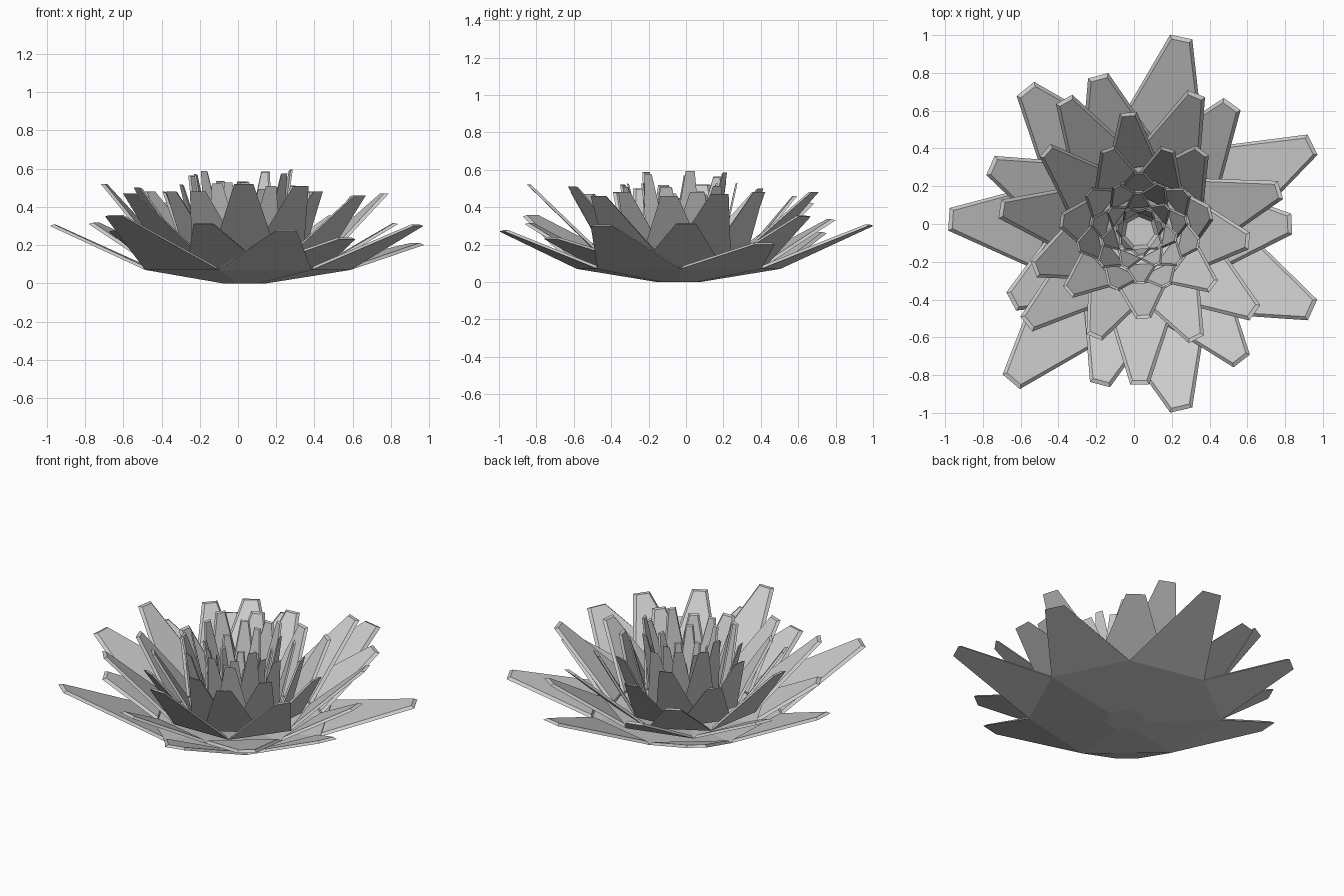
import bpy, bmesh, math, random
from mathutils import Vector

if "Cube" in bpy.data.objects:
    bpy.data.objects.remove(bpy.data.objects["Cube"])

random.seed(4)
CX, CY, N = 0.03, -0.04, 7


def petal_ring(name, tips, base_r, base_z, shoulder_r, shoulder_z, tip_w, thick):
    """Faceted cup: floor polygon, flared band, one tapering blunt petal per side."""
    tips = sorted((math.atan2(y - CY, x - CX), x, y, z) for x, y, z in tips)
    n = len(tips)
    bm = bmesh.new()
    low, high, inner = [], [], []
    for i in range(n):
        a, b = tips[i][0], tips[(i + 1) % n][0]
        if b < a:
            b += 2 * math.pi
        m = (a + b) / 2
        c, s = math.cos(m), math.sin(m)
        low.append(bm.verts.new((CX + base_r * c, CY + base_r * s, base_z)))
        high.append(bm.verts.new((CX + shoulder_r * c, CY + shoulder_r * s, shoulder_z)))
    bm.faces.new(list(reversed(low)))
    for i in range(n):
        a, x, y, z = tips[i]
        side = Vector((-math.sin(a), math.cos(a), 0)) * tip_w / 2
        t0 = bm.verts.new(Vector((x, y, z)) - side)
        t1 = bm.verts.new(Vector((x, y, z)) + side)
        bm.faces.new((low[i], low[i - 1], high[i - 1], high[i]))
        quad = (high[i - 1], t0, t1, high[i])
        bm.faces.new(tuple(reversed(quad))).normal_flip()
        # inner side of the petal, raised with a chamfered rim
        inner.append(bm.faces.new([bm.verts.new(v.co) for v in quad]))
    bm.normal_update()
    for f in inner:
        if f.normal.z < 0:
            f.normal_flip()
    bmesh.ops.inset_individual(bm, faces=inner, thickness=min(.02, tip_w * .2),
                               depth=thick)
    me = bpy.data.meshes.new(name)
    bm.to_mesh(me)
    bm.free()
    ob = bpy.data.objects.new(name, me)
    bpy.context.collection.objects.link(ob)


def even_tips(r, z, turn, jitter):
    out = []
    for i in range(N):
        a = math.radians(turn) + i * 2 * math.pi / N
        rr = r * random.uniform(0.95, 1.05)
        out.append((CX + rr * math.cos(a), CY + rr * math.sin(a),
                    z + random.uniform(-jitter, jitter)))
    return out


# Outer rings, irregular petals (tip positions)
petal_ring("outer_petals", [
    (.25, .99, .30), (.945, .42, .20), (.945, -.455, .30), (.25, -.985, .27),
    (-.65, -.835, .35), (-.98, .025, .30), (-.575, .715, .26)],
    .12, 0, .56, .07, .12, .016)
petal_ring("second_petals", [
    (.835, 0, .31), (.57, -.725, .23), (-.18, -.85, .31), (-.65, -.41, .27),
    (-.76, .31, .31), (-.19, .785, .33), (.52, .635, .35)],
    .12, .02, .48, .09, .11, .016)
petal_ring("third_petals", [
    (.33, .69, .48), (.775, .18, .47), (.64, -.47, .46), (.03, -.85, .52),
    (-.57, -.53, .47), (-.71, .08, .52), (-.37, .66, .42)],
    .12, .035, .42, .10, .10, .015)
petal_ring("fourth_petals", [
    (-.03, .59, .46), (.36, .39, .48), (.61, -.09, .46), (.33, -.61, .51),
    (-.21, -.6, .48), (-.53, -.24, .50), (-.47, .39, .48)],
    .12, .05, .37, .11, .09, .014)
petal_ring("fifth_petals", [
    (.18, .40, .50), (.41, .06, .48), (.42, -.33, .48), (.05, -.5, .47),
    (-.35, -.36, .48), (-.39, .02, .48), (-.14, .40, .50)],
    .12, .06, .31, .12, .08, .013)

# Inner rings, steeper and narrower
for k, (name, r, z, sr, turn, tw) in enumerate([
        ("sixth_petals", .33, .54, .25, -12, .06),
        ("seventh_petals", .265, .56, .20, 14, .05),
        ("eighth_petals", .20, .50, .15, -10, .045),
        ("heart_petals", .13, .44, .11, 16, .04)]):
    petal_ring(name, even_tips(r, z, turn, .04), .08, .07 + .01 * k,
               sr, .125 + .01 * k, tw, .009)
